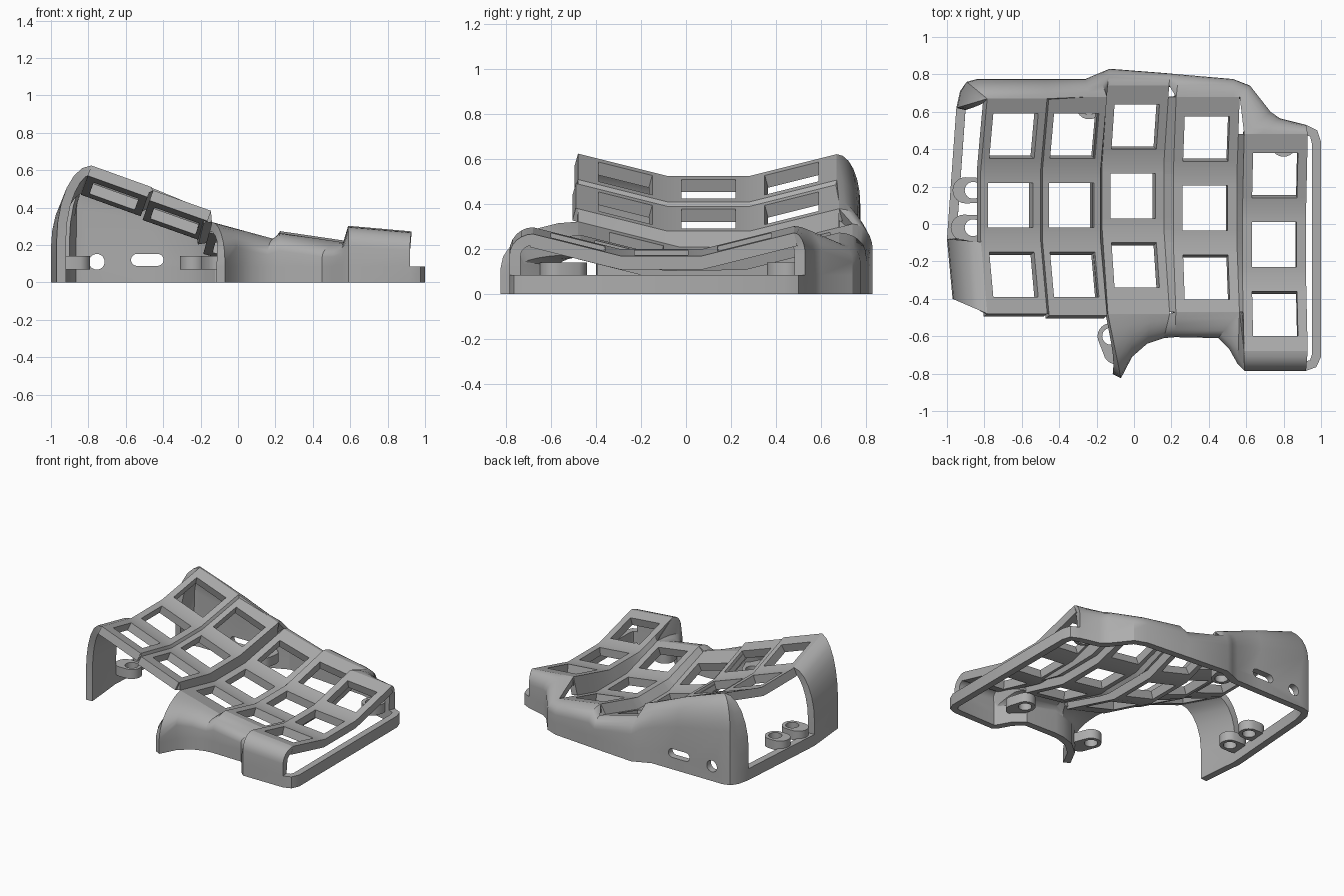
import bpy, bmesh, math
from mathutils import Vector

if "Cube" in bpy.data.objects:
    bpy.data.objects.remove(bpy.data.objects["Cube"])

grey = bpy.data.materials.new("shell_grey")
grey.diffuse_color = (0.42, 0.42, 0.42, 1)
grey.use_nodes = True
grey.node_tree.nodes["Principled BSDF"].inputs["Base Color"].default_value = grey.diffuse_color


def make(name, verts, faces, thick=0, cutters=()):
    me = bpy.data.meshes.new(name)
    me.from_pydata(verts, [], faces)
    bm = bmesh.new()
    bm.from_mesh(me)
    bmesh.ops.delete(bm, geom=[v for v in bm.verts if not v.link_faces], context='VERTS')
    bm.to_mesh(me)
    bm.free()
    ob = bpy.data.objects.new(name, me)
    bpy.context.collection.objects.link(ob)
    me.materials.append(grey)
    if thick:
        m = ob.modifiers.new("thickness", 'SOLIDIFY')
        m.thickness, m.offset = thick, -1
    for c in cutters:
        m = ob.modifiers.new("cut", 'BOOLEAN')
        m.object, m.operation, m.solver = c, 'DIFFERENCE', 'EXACT'
    # bake modifiers, then smooth soft edges
    dg = bpy.context.evaluated_depsgraph_get()
    ob.data = bpy.data.meshes.new_from_object(ob.evaluated_get(dg))
    ob.modifiers.clear()
    bpy.ops.object.select_all(action='DESELECT')
    ob.select_set(True)
    bpy.context.view_layer.objects.active = ob
    bpy.ops.object.shade_smooth_by_angle(angle=math.radians(28))
    return ob


# Key columns: left x, right x, left z, right z, middle y, front y, rear y
COLS = [(-0.82, -0.50, 0.525, 0.41, 0.10, -0.48, 0.67),
        (-0.49, -0.18, 0.39, 0.28, 0.10, -0.49, 0.68),
        (-0.17, 0.16, 0.21, 0.12, 0.15, -0.48, 0.74),
        (0.21, 0.55, 0.17, 0.12, 0.085, -0.47, 0.68),
        (0.58, 0.92, 0.20, 0.17, -0.11, -0.68, 0.48)]


def surf(col, t, y):
    """Point on a column's top, t = 0 left to 1 right."""
    xl, xr, zl, zr, c = col[:5]
    dz = max(0, abs(y - c) - 0.18) * 0.25
    return (xl + (xr - xl) * t + dz * (zl - zr) / (xr - xl), y,
            zl + (zr - zl) * t + dz)


def stations(col):
    """Bend lines and key hole edges along a column."""
    c = col[4]
    inner = [c + k + h for k in (-0.37, 0, 0.37) for h in (-0.12, 0.12)]
    return sorted([col[5], col[6], c - 0.18, c + 0.18] + inner)


for n, col in enumerate(COLS):
    hw = 0.12 / (col[1] - col[0])
    ts = (0, 0.5 - hw, 0.5 + hw, 1)
    ys = stations(col)
    verts = [surf(col, t, y) for y in ys for t in ts]
    faces = [(j * 4 + i, j * 4 + i + 1, j * 4 + i + 5, j * 4 + i + 4)
             for j in range(len(ys) - 1) for i in range(3)
             if not (i == 1 and j in (1, 4, 7))]
    make(f"key_column_{n + 1}", verts, faces, 0.06)

# Webs joining neighbouring columns
for n in range(4):
    a, b = COLS[n], COLS[n + 1]
    lo, hi = max(a[5], b[5]), min(a[6], b[6])
    ys = sorted({round(y, 3) for y in stations(a) + stations(b) if lo <= y <= hi})
    verts = [p for y in ys for p in (surf(a, 1, y), surf(b, 0, y))]
    faces = [(2 * j, 2 * j + 1, 2 * j + 3, 2 * j + 2) for j in range(len(ys) - 1)]
    make(f"column_web_{n + 1}", verts, faces, 0.045)

# Skirt wall, clockwise from the left: column, place across it, foot x, foot y
SKIRT = [(0, 0, -0.97, -0.40), (0, 0, -1, -0.08), (0, 0, -0.95, 0.62),
         (0, 0, -0.93, 0.71), (0, 0, -0.895, 0.76), (0, 0, -0.84, 0.775),
         (0, 1, -0.47, 0.775), (1, 0.7, -0.26, 0.775), (1, 1, -0.19, 0.805),
         (2, 0, -0.13, 0.83), (2, 1, 0.19, 0.805), (3, 0, 0.24, 0.80),
         (3, 0.9, 0.53, 0.775), (3, 1, 0.62, 0.74), (4, 0, 0.73, 0.60),
         (4, 0.25, 0.78, 0.565), (4, 1, 0.92, 0.53), (4, 1, 0.98, 0.5),
         (4, 1, 1, 0.44), (4, 1, 1, -0.71), (4, 1, 0.975, -0.765),
         (4, 1, 0.92, -0.785), (4, 0, 0.59, -0.785), (3, 1, 0.555, -0.75),
         (3, 1, 0.51, -0.67), (3, 1, 0.45, -0.61), (3, 0, 0.22, -0.605),
         (2, 1, 0.16, -0.61), (2, 0.7, 0.07, -0.64), (2, 0.35, -0.01, -0.71),
         (2, 0, -0.07, -0.825)]
ARC = 6
ROWS = ARC + 3
verts, faces = [], []
for c, t, ox, oy in SKIRT:
    T = surf(COLS[c], t, min(max(oy * 1.2, COLS[c][5]), COLS[c][6]))
    # tall shoulder on the left side and the front prong
    drop = T[2] * (0.65 if ox < -0.91 or oy < -0.8 else 0.36)
    for k in range(ARC + 1):
        a = math.pi / 2 * k / ARC
        s = math.sin(a)
        verts.append((T[0] + (ox - T[0]) * s, T[1] + (oy - T[1]) * s,
                      T[2] - drop * (1 - math.cos(a))))
    verts += [(ox, oy, 0.085), (ox, oy, 0)]
for i in range(len(SKIRT) - 1):
    mx, my = [(SKIRT[i][k] + SKIRT[i + 1][k]) / 2 for k in (2, 3)]
    window = mx > 0.93 or (mx < -0.95 and my > 0)
    for r in range(ROWS - 2 if window else 0, ROWS - 1):
        p, q = i * ROWS + r, (i + 1) * ROWS + r
        faces.append((p, q, q + 1, p + 1))


# Port cutters through the rear wall
def port(name, x, z, half, r):
    angles = [math.tau * (k + 0.5) / 24 for k in range(24)]
    outline = [(x + math.copysign(half, math.cos(a)) + r * math.cos(a),
                z + r * math.sin(a)) for a in angles]
    v = [(px, y, pz) for y in (0.64, 0.9) for px, pz in outline]
    f = [tuple(range(24)), tuple(range(47, 23, -1))]
    f += [(k, k + 24, (k + 1) % 24 + 24, (k + 1) % 24) for k in range(24)]
    ob = make(name, v, f)
    ob.hide_render = True
    return ob


ports = [port("slot_cutter", -0.485, 0.12, 0.055, 0.032),
         port("round_cutter", -0.755, 0.11, 0, 0.042)]
make("skirt_wall", verts, faces, 0.05, ports)
for p in ports:
    bpy.data.objects.remove(p)


# Screw bosses: ring with a tab reaching to the wall
def boss(n, x, y, tx, ty, r=0.07, hole=0.045, z0=0.07, z1=0.14):
    N = 24
    centre, tab = Vector((x, y)), Vector((tx, ty))
    outer, inner = [], []
    for k in range(N):
        d = Vector((math.cos(math.tau * k / N), math.sin(math.tau * k / N)))
        inner.append(centre + d * hole)
        outer.append(centre + d * r + (tab if d.dot(tab) > -0.001 else tab * 0))
    v = [(p.x, p.y, z) for z in (z0, z1) for loop in (outer, inner) for p in loop]
    f = []
    for k in range(N):
        m = (k + 1) % N
        f += [(k, m, 2 * N + m, 2 * N + k),
              (N + m, N + k, 3 * N + k, 3 * N + m),
              (2 * N + k, 2 * N + m, 3 * N + m, 3 * N + k),
              (m, k, N + k, N + m)]
    make(f"screw_boss_{n}", v, f)


for n, b in enumerate([(-0.86, 0.18, -0.04, 0), (-0.86, -0.02, -0.05, 0),
                       (-0.125, -0.60, 0.03, -0.08), (0.53, -0.51, 0.02, -0.07),
                       (-0.24, 0.63, 0.01, 0.05), (0.80, 0.43, 0.01, 0.02)]):
    boss(n + 1, *b)
